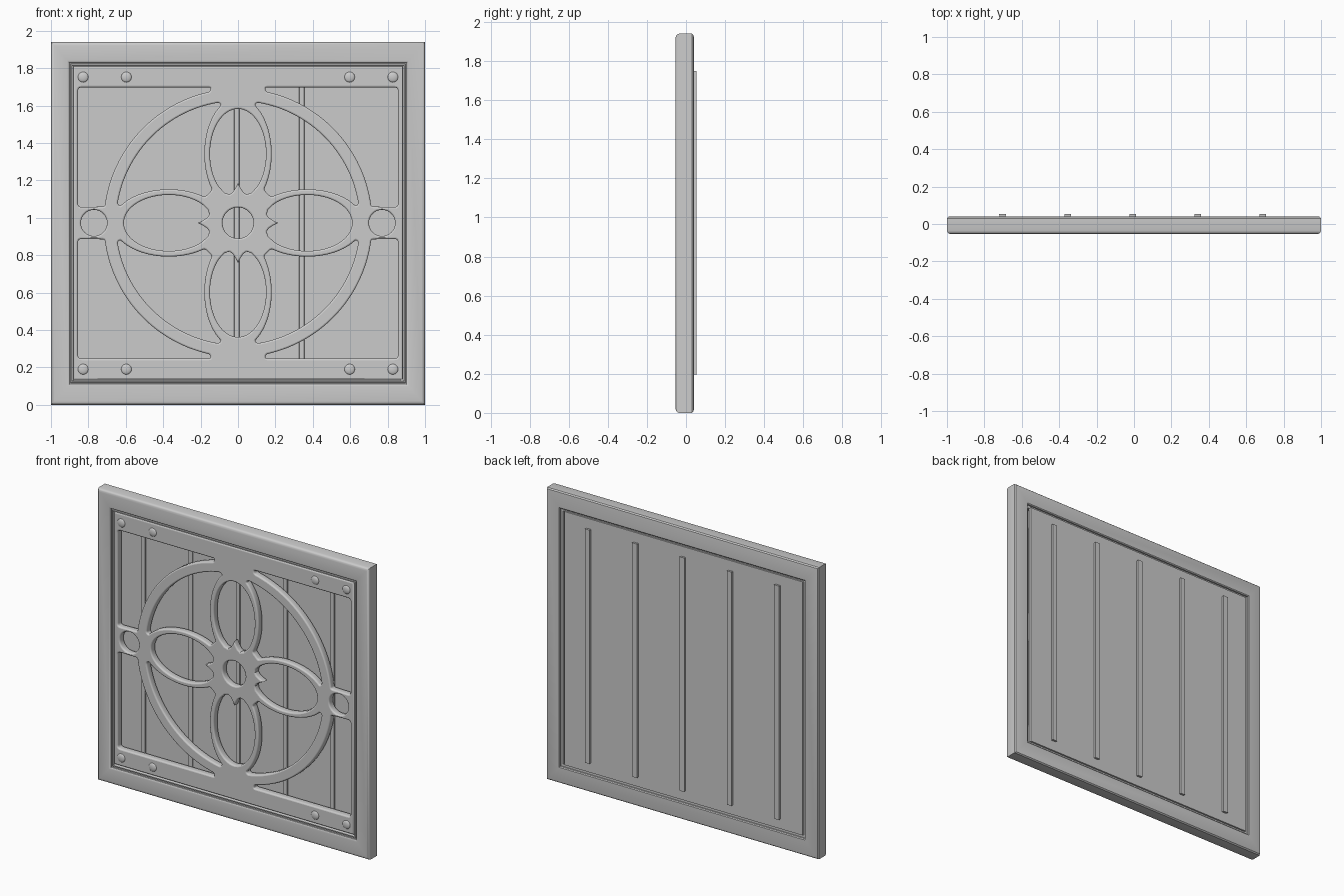
import bpy, bmesh, math
from math import cos, sin, radians

if "Cube" in bpy.data.objects:
    bpy.data.objects.remove(bpy.data.objects["Cube"])

CZ = 0.972  # height of the rosette centre


def finish(ob, angle=35):
    bpy.ops.object.select_all(action='DESELECT')
    ob.select_set(True)
    bpy.context.view_layer.objects.active = ob
    bpy.ops.object.shade_smooth_by_angle(angle=radians(angle))


def mesh_object(name, bm):
    bmesh.ops.recalc_face_normals(bm, faces=bm.faces)
    me = bpy.data.meshes.new(name)
    bm.to_mesh(me)
    bm.free()
    ob = bpy.data.objects.new(name, me)
    bpy.context.collection.objects.link(ob)
    return ob


def slab(name, x, z, y, taper=0.0):
    """Box from ranges; taper narrows the front face in x and z."""
    bm = bmesh.new()
    bmesh.ops.create_cube(bm, size=1)
    for v in bm.verts:
        t = taper if v.co.y < 0 else 0
        sx, sz = math.copysign(1, v.co.x), math.copysign(1, v.co.z)
        v.co = (x[v.co.x > 0] - sx * t, y[v.co.y > 0], z[v.co.z > 0] - sz * t)
    return mesh_object(name, bm)


# Outer frame: cross-section (inset, y) swept around the rectangle
profile = [(0, .03), (0, -.035), (.003, -.045), (.009, -.051), (.018, -.053), (.088, -.053),
           (.094, -.051), (.098, -.046), (.098, -.036), (.104, -.036), (.106, -.043),
           (.112, -.043), (.115, -.036), (.115, .026), (.1, .026), (.1, .036), (.095, .041),
           (.018, .041), (.006, .038)]
bm = bmesh.new()
rings = []
for sx, top in ((-1, 0), (1, 0), (1, 1), (-1, 1)):
    rings.append([bm.verts.new((sx * (1 - d), y, 1.94 - 1.12 * d if top else 1.12 * d))
                  for d, y in profile])
n = len(profile)
for i in range(4):
    a, b = rings[i], rings[(i + 1) % 4]
    for j in range(n):
        bm.faces.new((a[j], a[(j + 1) % n], b[(j + 1) % n], b[j]))
finish(mesh_object("frame", bm))


# Grille outlines, in coordinates about the rosette centre
def arc(cx, cy, a, b, t0, t1, steps):
    return [(cx + a * cos(radians(t0 + (t1 - t0) * i / steps)),
             cy + b * sin(radians(t0 + (t1 - t0) * i / steps))) for i in range(steps + 1)]


def rounded(pts, corners):
    """Round the corners listed as {index: radius}."""
    out = []
    for i, p in enumerate(pts):
        if i not in corners:
            out.append(p)
            continue
        ends = []
        for q in (pts[i - 1], pts[(i + 1) % len(pts)]):
            length = math.dist(p, q)
            f = min(corners[i], .48 * length) / length
            ends.append((p[0] + (q[0] - p[0]) * f, p[1] + (q[1] - p[1]) * f))
        for k in range(6):
            t = k / 5
            out.append(tuple((1 - t) ** 2 * ends[0][c] + 2 * t * (1 - t) * p[c] + t * t * ends[1][c]
                             for c in (0, 1)))
    return out


# Corner opening between rail, side and big ring
ring = arc(0, 0, .718, .718, 7, 78, 28)
corner = ring + [(.145, .725), (.856, .725), (.856, .085)]
m = len(ring)
corner = rounded(corner, {0: .012, m - 1: .01, m: .01, m + 1: .02, m + 2: .02})

# Opening between ring and two neighbouring petals
petal = arc(0, .37, .18, .30, 60, -40, 26)
inner = arc(0, 0, .652, .652, 9, 81, 26)
lobe = inner + petal + [(y, x) for x, y in reversed(petal)]
k, p = len(inner), len(petal)
lobe = rounded(lobe, {0: .012, k - 1: .012, k: .012, k + p - 1: .015, k + p: .015,
                      k + 2 * p - 1: .012})

# Petal opening with a pointed leaf tip at its root
root = [(-.07, .16), (-.045, .153), (-.028, .165), (-.013, .188)]
petal_hole = (arc(0, .37, .15, .24, -48, 228, 48) + root + [(0, .215)]
              + [(-x, y) for x, y in reversed(root)])

holes = [arc(0, 0, .083, .083, 0, 352.5, 47)]
for s in (-1, 1):
    holes.append(arc(s * .77, 0, .07, .07, 0, 351, 39))
    holes.append([(x, s * y) for x, y in petal_hole])
    holes.append([(s * y, x) for x, y in petal_hole])
    for u in (-1, 1):
        holes.append([(s * x, u * y) for x, y in corner])
        holes.append([(s * x, u * y) for x, y in lobe])
outline = [(-.882, -.837), (.882, -.837), (.882, .839), (-.882, .839)]

# Grille: filled flat curve with holes and rounded edges
cu = bpy.data.curves.new("grille", 'CURVE')
cu.dimensions = '2D'
cu.fill_mode = 'BOTH'
cu.bevel_depth = .009
cu.bevel_resolution = 2
cu.offset = -.009
cu.extrude = .014
for pts in [outline] + holes:
    sp = cu.splines.new('POLY')
    sp.points.add(len(pts) - 1)
    for q, (x, y) in zip(sp.points, pts):
        q.co = (x, y, 0, 1)
    sp.use_cyclic_u = True
grille = bpy.data.objects.new("grille", cu)
bpy.context.collection.objects.link(grille)
grille.location = (0, -.02, CZ)
grille.rotation_euler.x = math.pi / 2
bpy.ops.object.select_all(action='DESELECT')
grille.select_set(True)
bpy.context.view_layer.objects.active = grille
bpy.ops.object.convert(target='MESH')
finish(bpy.context.view_layer.objects.active)

# Back panel and its five battens
slab("back_panel", (-.882, .87), (.13, 1.815), (.016, .036))
for i in range(5):
    x = -.703 + .348 * i
    slab(f"batten_{i + 1}", (x - .018, x + .018), (.195, 1.75), (.008, .053), .005)

# Domed rivets on both rails
for i, x in enumerate((-.828, -.597, .597, .828)):
    for side, z in (("lower", .19), ("upper", 1.752)):
        bpy.ops.mesh.primitive_uv_sphere_add(segments=24, ring_count=12, radius=.028,
                                             location=(x, -.042, z))
        ob = bpy.context.object
        ob.name = f"{side}_rivet_{i + 1}"
        ob.scale.y = .38
        finish(ob)
